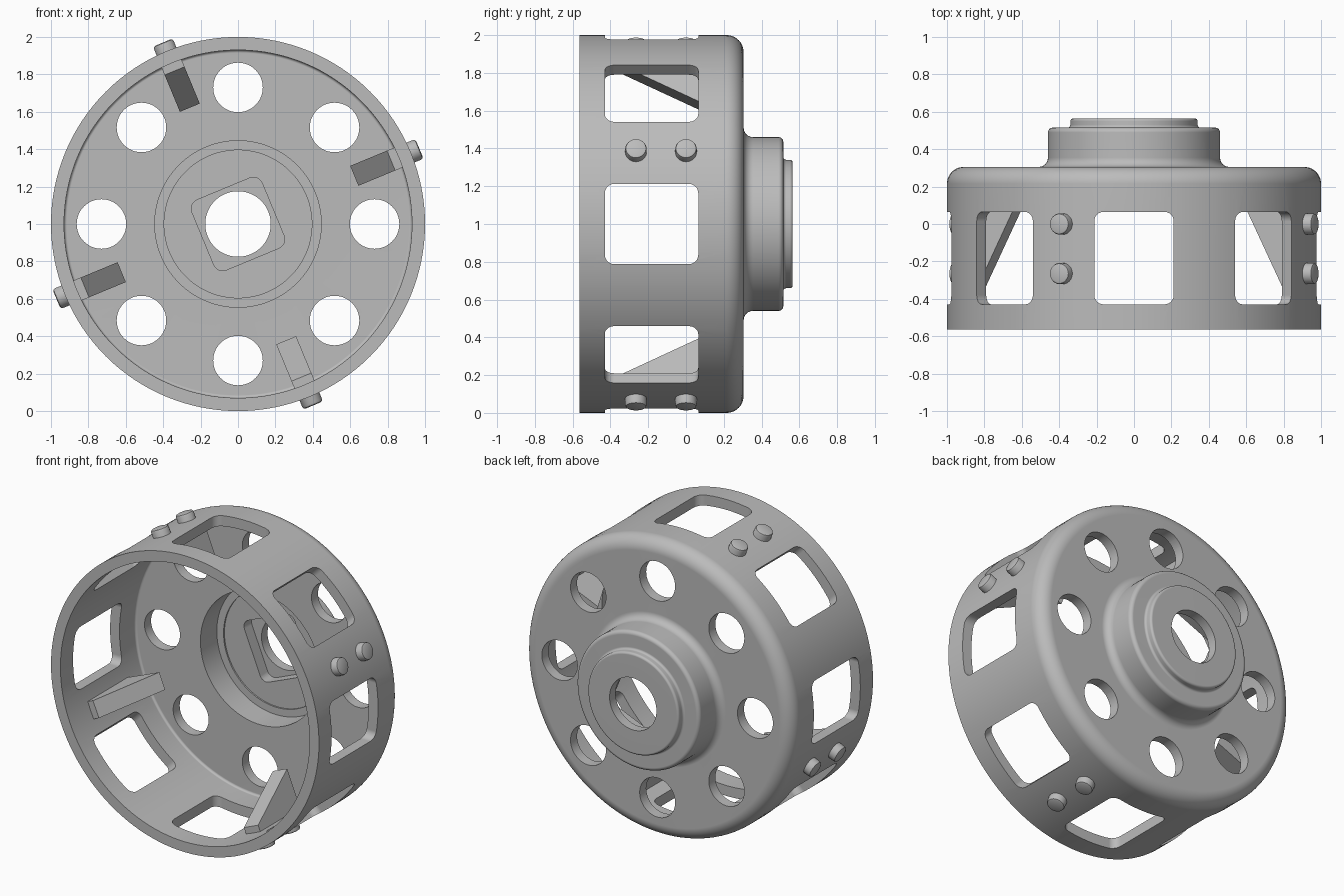
import bpy, bmesh
from math import sin, cos, pi, radians
from mathutils import Vector

if "Cube" in bpy.data.objects:
    bpy.data.objects.remove(bpy.data.objects["Cube"], do_unlink=True)

grey = bpy.data.materials.new("plain_grey")
grey.use_nodes = True
colour = (0.5, 0.5, 0.5, 1)
grey.diffuse_color = colour
grey.node_tree.nodes["Principled BSDF"].inputs["Base Color"].default_value = colour


def polar(angle, r, t, y):
    """Point at a radius, sideways offset t and depth y around the drum axis."""
    return Vector((r * cos(angle) - t * sin(angle), y, 1 + r * sin(angle) + t * cos(angle)))


def arc(cx, cy, rad, start, end, steps=6):
    angles = [radians(start + (end - start) * i / steps) for i in range(steps + 1)]
    return [(cx + rad * cos(a), cy + rad * sin(a)) for a in angles]


def rounded(w, h, rad, cy=0):
    """Rounded rectangle from its half sizes."""
    pts = []
    for i, (sx, sy) in enumerate([(1, 1), (-1, 1), (-1, -1), (1, -1)]):
        pts += arc(sx * (w - rad), cy + sy * (h - rad), rad, i * 90, i * 90 + 90)
    return pts


def prism(bm, outline, lo, hi, place):
    a = [bm.verts.new(place(p, q, lo)) for p, q in outline]
    b = [bm.verts.new(place(p, q, hi)) for p, q in outline]
    bm.faces.new(a)
    bm.faces.new(b[::-1])
    for i in range(len(a)):
        bm.faces.new((a[i - 1], b[i - 1], b[i], a[i]))


def make(name, bm):
    bmesh.ops.recalc_face_normals(bm, faces=bm.faces[:])
    mesh = bpy.data.meshes.new(name)
    bm.to_mesh(mesh)
    bm.free()
    mesh.materials.append(grey)
    ob = bpy.data.objects.new(name, mesh)
    bpy.context.collection.objects.link(ob)
    return ob


def activate(ob):
    bpy.ops.object.select_all(action="DESELECT")
    ob.select_set(True)
    bpy.context.view_layer.objects.active = ob


# Drum section as radius and depth, from the bore outwards and round the inside
profile = [(0.175, 0.565)]
profile += arc(0.325, 0.55, 0.015, 90, 0, 4)
profile += arc(0.355, 0.53, 0.015, 180, 270, 4)
profile += arc(0.435, 0.49, 0.025, 90, 0)
profile += arc(0.51, 0.355, 0.05, 180, 270)
profile += arc(0.91, 0.215, 0.09, 90, 0, 10)
profile += [(1, -0.565), (0.93, -0.565)]
profile += arc(0.915, 0.22, 0.015, 0, 90, 4)
profile += [(0.445, 0.235), (0.445, 0.41), (0.395, 0.41), (0.395, 0.42), (0.175, 0.42)]

bm = bmesh.new()
segments = 128
rings = [[bm.verts.new(polar(2 * pi * i / segments, r, 0, y)) for r, y in profile]
         for i in range(segments)]
for i in range(segments):
    for j in range(len(profile)):
        bm.faces.new((rings[i - 1][j - 1], rings[i - 1][j], rings[i][j], rings[i][j - 1]))
drum = make("drum", bm)

# Cutter for the side windows, round back holes and square hub pocket
bm = bmesh.new()
window = rounded(0.2125, 0.2475, 0.05, -0.1825)
hole = arc(0.73, 0, 0.1325, 0, 360, 48)[:-1]
for k in range(8):
    angle = k * pi / 4
    prism(bm, window, 0.8, 1.1, lambda p, q, h: polar(angle, h, p, q))
    prism(bm, hole, 0.2, 0.4, lambda p, q, h: polar(angle, p, q, h))
prism(bm, rounded(0.203, 0.203, 0.05), 0.38, 0.5, lambda p, q, h: polar(pi / 8, p, q, h))
cutter = make("opening_cutter", bm)
cutter.hide_render = True

activate(drum)
cut = drum.modifiers.new("openings", "BOOLEAN")
cut.operation = "DIFFERENCE"
cut.solver = "EXACT"
cut.object = cutter
bpy.ops.object.modifier_apply(modifier=cut.name)
bpy.data.objects.remove(cutter, do_unlink=True)
bpy.ops.object.shade_smooth_by_angle(angle=radians(30))
weighted = drum.modifiers.new("even_shading", "WEIGHTED_NORMAL")
weighted.keep_sharp = True

# Four tapered inner blocks, each held by two pins through the wall
wedge = [(0.94, -0.345), (0.886, -0.345), (0.673, 0.08), (0.94, 0.08)]
pin = [(0.9, 0.057), (1.035, 0.057), (1.046, 0.053), (1.05, 0.042)]
for k in range(4):
    angle = pi / 8 + k * pi / 2
    bm = bmesh.new()
    prism(bm, wedge, -0.0575, 0.0575, lambda p, q, h: polar(angle, p, h, q))
    make(f"inner_block_{k + 1}", bm)
    for n, y in enumerate((-0.265, 0)):
        bm = bmesh.new()
        loops = [[bm.verts.new(polar(angle, r, t, y + q)) for t, q in arc(0, 0, rad, 0, 360, 32)[:-1]]
                 for r, rad in pin]
        bm.faces.new(loops[0])
        bm.faces.new(loops[-1])
        for a, b in zip(loops, loops[1:]):
            for i in range(len(a)):
                bm.faces.new((a[i - 1], a[i], b[i], b[i - 1]))
        activate(make(f"pin_{k + 1}_{n + 1}", bm))
        bpy.ops.object.shade_smooth_by_angle(angle=radians(40))
